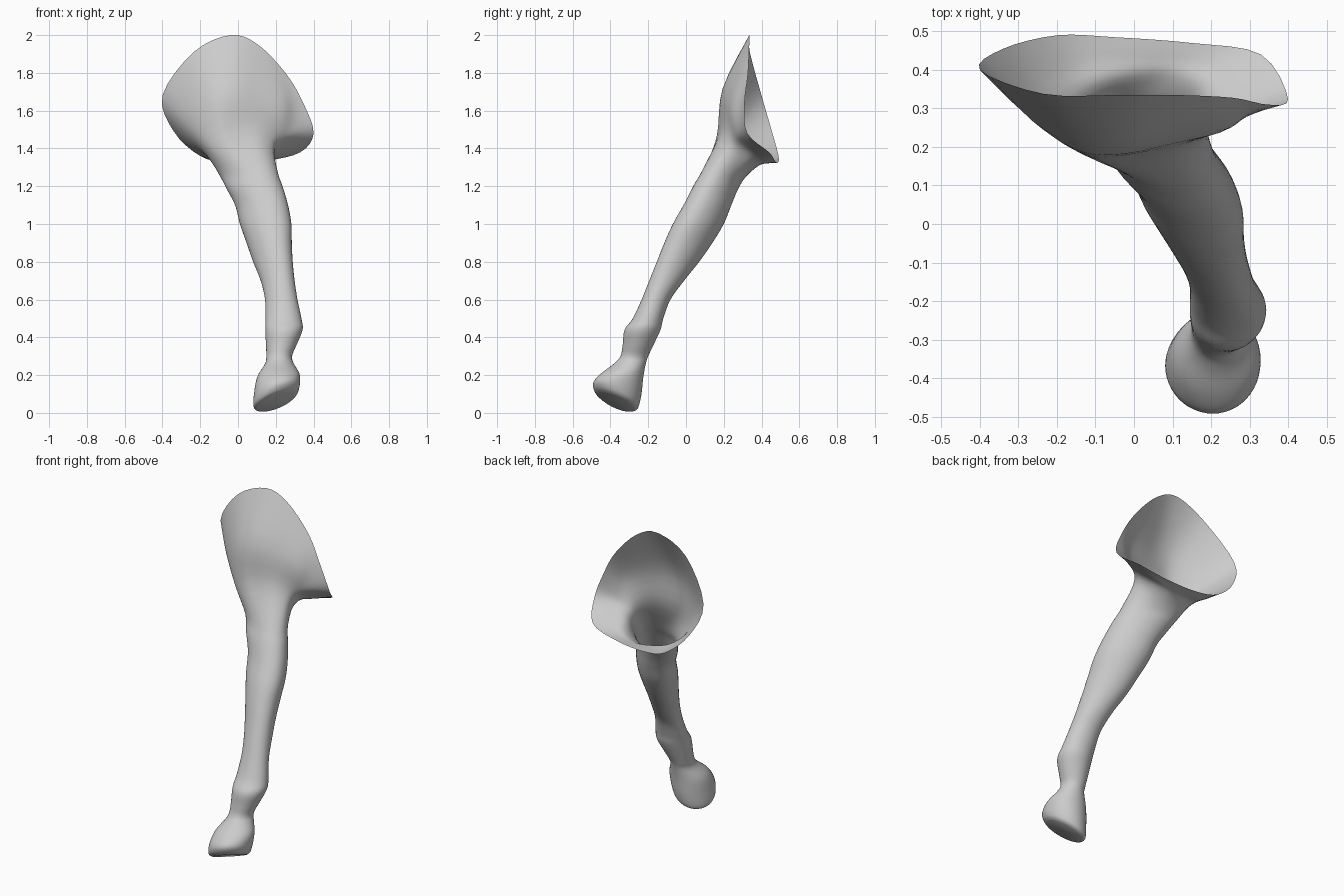
import bpy, bmesh
from math import sin, cos, pi
from mathutils import Vector

N = 12      # control points per ring, starting at the front, going towards +x
SUB = 4     # interpolation steps between control points


def spline(p0, p1, p2, p3, t):
    return 0.5 * (2 * p1 + (p2 - p0) * t + (2 * p0 - 5 * p1 + 4 * p2 - p3) * t * t
                  + (3 * p1 - p0 - 3 * p2 + p3) * t ** 3)


def smooth(points, closed):
    n, out = len(points), []
    get = (lambda i: points[i % n]) if closed else (lambda i: points[max(0, min(n - 1, i))])
    for i in range(n if closed else n - 1):
        out += [spline(get(i - 1), get(i), get(i + 1), get(i + 2), s / SUB) for s in range(SUB)]
    return out if closed else out + [points[-1]]


def ring(z, x0, x1, y0, y1, sx=0.0, sy=0.0):
    """Ellipse filling the given extents, tilted by slopes sx and sy.
    Higher up the leg the ellipse is skewed diagonally."""
    skew = -0.35 * max(0, min(1, (z - 0.45) / 0.35))
    pts = []
    for k in range(N):
        a = 2 * pi * k / N
        dx, dy = (x1 - x0) / 2 * sin(a - skew / 2), -(y1 - y0) / 2 * cos(a + skew / 2)
        pts.append(Vector(((x0 + x1) / 2 + dx, (y0 + y1) / 2 + dy, z + sx * dx + sy * dy)))
    return pts


# Hoof, pastern, fetlock and shank
leg = [
    (.057, .10, .30, -.46, -.275, .35, -.40),
    (.075, .082, .318, -.485, -.252, .33, -.37),
    (.13, .085, .328, -.49, -.236, .22, -.25),
    (.20, .102, .325, -.447, -.226, .08, -.1),
    (.26, .143, .296, -.382, -.213),
    (.30, .15, .286, -.347, -.20),
    (.36, .148, .31, -.335, -.172),
    (.44, .145, .342, -.325, -.135),
    (.50, .145, .336, -.282, -.120),
    (.60, .143, .315, -.235, -.082),
    (.70, .12, .30, -.195, -.01),
    (.80, .08, .29, -.155, .07),
    (.90, .045, .285, -.115, .14),
    (1.0, .01, .283, -.07, .20),
    (1.1, -.015, .265, -.01, .238, 0, -.05),
    (1.19, -.06, .238, .04, .272, 0, -.12),
    (1.27, -.10, .21, .09, .315, 0, -.2),
]
rings = [ring(*r) for r in leg]

# Shoulder flaring out to the open rim
neck = [(0, .172, 1.48), (.105, .19, 1.48), (.175, .22, 1.45), (.195, .248, 1.41),
        (.19, .30, 1.385), (.16, .36, 1.345), (.07, .385, 1.31), (-.045, .375, 1.32),
        (-.13, .34, 1.34), (-.18, .275, 1.38), (-.165, .205, 1.42), (-.09, .165, 1.46)]
bowl = [(-.03, .195, 1.72), (.12, .225, 1.69), (.24, .247, 1.62), (.27, .268, 1.51),
        (.285, .305, 1.45), (.235, .40, 1.365), (.10, .43, 1.325), (-.05, .43, 1.325),
        (-.165, .41, 1.35), (-.27, .36, 1.445), (-.285, .288, 1.56), (-.155, .205, 1.67)]
rim = [(-.04, .335, 2.0), (.105, .335, 1.95), (.255, .328, 1.795), (.348, .31, 1.635),
       (.40, .325, 1.48), (.33, .44, 1.38), (.15, .47, 1.335), (-.05, .485, 1.325),
       (-.2, .49, 1.36), (-.34, .455, 1.49), (-.40, .40, 1.68), (-.235, .338, 1.91)]
rings += [[Vector(p) for p in r] for r in (neck, bowl, rim)]

# Interpolate along the leg, then around each ring
columns = [smooth([r[k] for r in rings], False) for k in range(N)]
loops = [smooth(list(r), True) for r in zip(*columns)]

# Skin the rings and close the sole
bm = bmesh.new()
verts = [[bm.verts.new(p) for p in loop] for loop in loops]
M = len(loops[0])
for a, b in zip(verts, verts[1:]):
    for k in range(M):
        j = (k + 1) % M
        bm.faces.new((a[k], a[j], b[j], b[k]))
centre = bm.verts.new(sum(loops[0], Vector()) / M)
for k in range(M):
    bm.faces.new((verts[0][(k + 1) % M], verts[0][k], centre))

mesh = bpy.data.meshes.new("hoofed_leg")
bm.to_mesh(mesh)
bm.free()
obj = bpy.data.objects.new("hoofed_leg", mesh)
bpy.context.collection.objects.link(obj)
bpy.context.view_layer.objects.active = obj
obj.select_set(True)
bpy.ops.object.shade_smooth_by_angle(angle=1.0)
